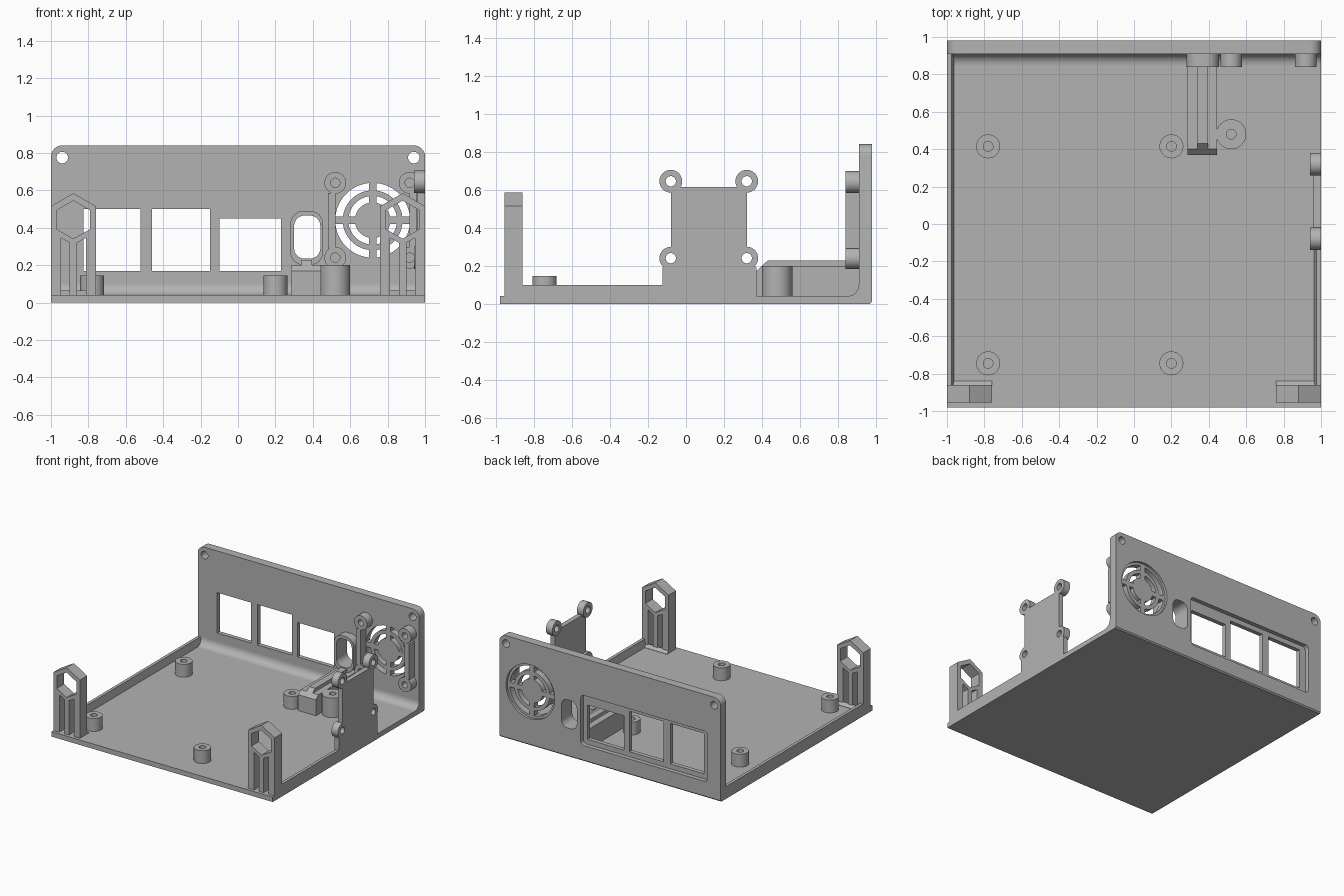
import bpy, bmesh
from math import cos, sin, pi
from mathutils import Vector

if "Cube" in bpy.data.objects:
    bpy.data.objects.remove(bpy.data.objects["Cube"], do_unlink=True)

grey = bpy.data.materials.new("plain grey")
grey.use_nodes = True
grey.diffuse_color = (0.45, 0.45, 0.45, 1)
grey.node_tree.nodes["Principled BSDF"].inputs["Base Color"].default_value = grey.diffuse_color
parts = []


def place(p, axis, d):
    u, v = p
    return Vector({"x": (d, u, v), "y": (u, d, v), "z": (u, v, d)}[axis])


def build(name, prisms):
    """Object made of prisms, each (outline, axis, start, end)."""
    bm = bmesh.new()
    for pts, axis, a, b in prisms:
        low = [bm.verts.new(place(p, axis, a)) for p in pts]
        top = [bm.verts.new(place(p, axis, b)) for p in pts]
        bm.faces.new(low)
        bm.faces.new(top)
        for i in range(len(pts)):
            j = (i + 1) % len(pts)
            bm.faces.new((low[i], low[j], top[j], top[i]))
    bmesh.ops.recalc_face_normals(bm, faces=bm.faces)
    mesh = bpy.data.meshes.new(name)
    bm.to_mesh(mesh)
    bm.free()
    ob = bpy.data.objects.new(name, mesh)
    bpy.context.collection.objects.link(ob)
    return ob


def part(name, *prisms):
    ob = build(name, prisms)
    ob.data.materials.append(grey)
    parts.append(ob)
    return ob


def cut(ob, *prisms):
    cutter = build("cutter", prisms)
    mod = ob.modifiers.new("cut", "BOOLEAN")
    mod.operation, mod.solver, mod.object = "DIFFERENCE", "EXACT", cutter
    bpy.context.view_layer.objects.active = ob
    bpy.ops.object.modifier_apply(modifier=mod.name)
    bpy.data.objects.remove(cutter, do_unlink=True)


def rect(x0, x1, y0, y1):
    return [(x0, y0), (x1, y0), (x1, y1), (x0, y1)]


def circle(x, y, r, n=32):
    return [(x + r * cos(2 * pi * i / n), y + r * sin(2 * pi * i / n)) for i in range(n)]


def arc(x, y, r, a0, a1, n=8):
    return [(x + r * cos(a0 + (a1 - a0) * i / n), y + r * sin(a0 + (a1 - a0) * i / n))
            for i in range(n + 1)]


def rounded(x0, x1, y0, y1, r):
    return (arc(x0 + r, y0 + r, r, pi, 1.5 * pi) + arc(x1 - r, y0 + r, r, 1.5 * pi, 2 * pi)
            + arc(x1 - r, y1 - r, r, 0, pi / 2) + arc(x0 + r, y1 - r, r, pi / 2, pi))


def boss(name, u, v, r, hole, axis, a, b):
    ob = part(name, (circle(u, v, r), axis, a, b))
    cut(ob, (circle(u, v, hole), axis, a - 0.01, b + 0.01))


def ring_slots(x, z, r0, r1, web):
    """Four ring segments separated by spokes."""
    slots = []
    for k in range(4):
        g0, g1 = web / r0, web / r1
        a = k * pi / 2
        pts = arc(x, z, r1, a + g1, a + pi / 2 - g1, 12) + arc(x, z, r0, a + pi / 2 - g0, a + g0, 12)
        slots.append((pts, "y", 0.85, 1.05))
    return slots


# Floor with a concave fillet up to the rear panel
part("floor", (rect(-1, 1, -0.98, 0.92), "z", 0, 0.04))
part("rear_fillet", ([(0.93, 0.03), (0.85, 0.03)] + arc(0.85, 0.1, 0.06, -pi / 2, 0) + [(0.93, 0.1)],
                     "x", -1, 1))

# Side lips, with a slightly sloping inner face
lip = [(1, 0.03), (0.96, 0.03), (0.975, 0.1), (1, 0.1)]
part("right_rear_lip", ([(-x, z) for x, z in lip], "y", -0.87, 0.92))
part("left_lip", (lip, "y", -0.87, -0.12))

# Rear panel
panel = part("rear_panel", ([(-1, 0), (1, 0)] + arc(0.94, 0.78, 0.06, 0, pi / 2)
                            + arc(-0.94, 0.78, 0.06, pi / 2, pi), "y", 0.91, 0.98))
oval = (rounded(0.3, 0.44, 0.235, 0.465, 0.055), "y", 0.8, 1.05)
fan_x, fan_z = 0.72, 0.44
cut(panel, (rounded(-0.88, 0.265, 0.13, 0.54, 0.03), "y", 0.945, 1.05),
    (circle(fan_x, fan_z, 0.22, 48), "y", 0.96, 1.05),
    ([(0.96, -0.01), (1, -0.01), (1, 0.03)], "x", -1.1, 1.1))
cut(panel, oval,
    (rect(-0.825, -0.52, 0.17, 0.5), "y", 0.85, 1.05),
    (rect(-0.46, -0.15, 0.17, 0.5), "y", 0.85, 1.05),
    (rect(-0.1, 0.23, 0.17, 0.45), "y", 0.85, 1.05),
    *[(circle(s * 0.94, 0.775, 0.031), "y", 0.85, 1.05) for s in (-1, 1)],
    *ring_slots(fan_x, fan_z, 0.16, 0.2, 0.02),
    *ring_slots(fan_x, fan_z, 0.095, 0.13, 0.02))

# Collar round the oval opening
collar = part("oval_collar", (rounded(0.28, 0.455, 0.2, 0.49, 0.07), "y", 0.84, 0.915))
cut(collar, oval)

# Fan mounts
for side, x in (("right", 0.52), ("left", 0.918)):
    outer = -1 if side == "right" else 1
    edge = sorted((x, x + outer * 0.04))
    part(side + "_fan_rib", (rect(*edge, 0.29, 0.585), "y", 0.84, 0.915))
    for level, z in (("lower", 0.24), ("upper", 0.64)):
        boss(f"{level}_{side}_fan_boss", x, z, 0.058, 0.025, "y", 0.84, 0.915)

# Floor standoffs
for x in (-0.78, 0.2):
    for y in (-0.745, 0.415):
        boss("standoff", x, y, 0.064, 0.026, "z", 0.035, 0.145)
boss("tall_standoff", 0.52, 0.48, 0.08, 0.026, "z", 0.035, 0.2)

# Ridged guide bar running to the rear panel
part("guide_bar", ([(0.37, 0.03), (0.37, 0.17), (0.4, 0.2), (0.92, 0.2), (0.92, 0.03)],
                   "x", 0.285, 0.445))
part("guide_ridge", ([(0.4, 0.19), (0.4, 0.2), (0.43, 0.228), (0.92, 0.228), (0.92, 0.19)],
                     "x", 0.34, 0.395))

# Side mounting plate
side_plate = part("side_plate", ([(-0.125, 0), (0.37, 0), (0.37, 0.19), (0.32, 0.24), (0.32, 0.615),
                                  (-0.08, 0.615), (-0.08, 0.24), (-0.125, 0.19)], "x", 0.96, 1))
mounts = [(y, z) for y in (-0.08, 0.32) for z in (0.24, 0.645)]
cut(side_plate, *[(circle(y, z, 0.058), "x", 0.9, 1.1) for y, z in mounts])
for y, z in mounts:
    boss("side_plate_boss", y, z, 0.06, 0.027, "x", 0.942, 1)

# Front posts with hexagonal openings and twin slots
for side, s in (("right", -1), ("left", 1)):
    c = s * 0.88
    post = part(side + "_front_post", ([(c - 0.12, 0.03), (c + 0.12, 0.03), (c + 0.12, 0.515),
                                        (c, 0.585), (c - 0.12, 0.515)], "y", -0.955, -0.86))
    hexagon = [(c + 0.102 * sin(k * pi / 3), 0.443 + 0.102 * cos(k * pi / 3)) for k in range(6)]
    slots = []
    for k in (-1, 1):
        inner, outer = c + k * 0.02, c + k * 0.066
        slots.append(([(inner, 0.04), (outer, 0.04), (outer, 0.345), (inner, 0.32)], "y", -1, -0.8))
    cut(post, (hexagon, "y", -1, -0.8), *slots)
    part(side + "_post_foot", ([(-0.865, 0.03), (-0.84, 0.03), (-0.84, 0.042), (-0.865, 0.065)],
                               "x", c - 0.12, c + 0.12))

# Smooth the round surfaces, keep the edges crisp
bpy.ops.object.select_all(action="DESELECT")
for ob in parts:
    ob.select_set(True)
bpy.context.view_layer.objects.active = parts[0]
bpy.ops.object.shade_smooth_by_angle(angle=pi / 6)
